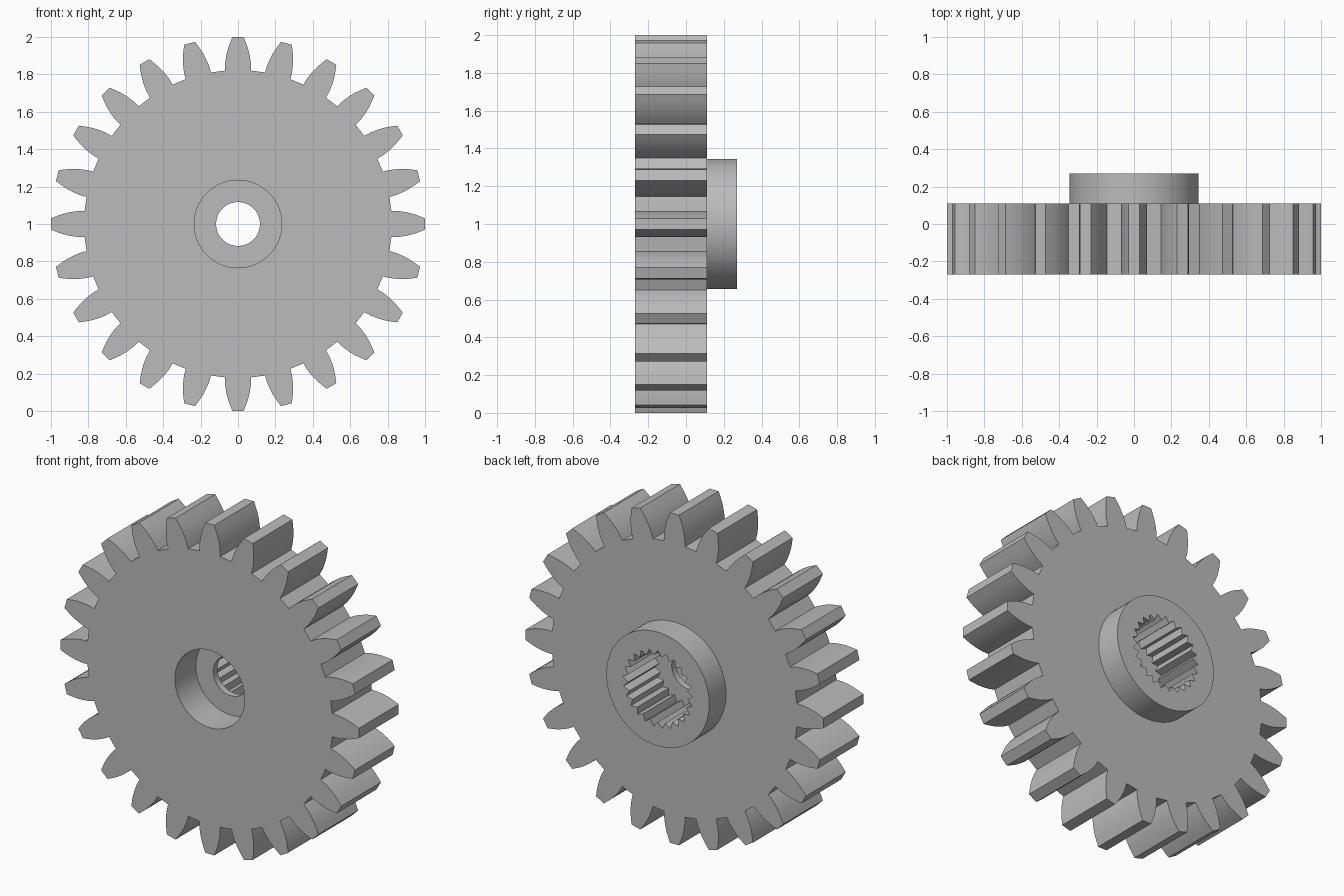
import bpy, bmesh
from math import cos, sin, radians, pi

cube = bpy.data.objects.get("Cube")
if cube:
    bpy.data.objects.remove(cube, do_unlink=True)

CENTRE_Z = 1.0
TEETH = 24
SPLINES = 25
BORE, RECESS, HUB = 0.117, 0.234, 0.345

# Depths from front to back
FRONT, WEB_FRONT, WEB_BACK, BACK, HUB_BACK = -0.27, -0.07, -0.03, 0.11, 0.27

# One tooth flank from root to tip: (half width, distance from centre)
FLANK = [(0.07, 0.82), (0.069, 0.86), (0.063, 0.9), (0.053, 0.94), (0.042, 0.97), (0.03, 1.0)]


def circle(radius, count=96):
    return [(radius * sin(2 * pi * i / count), radius * cos(2 * pi * i / count))
            for i in range(count)]


def gear_outline():
    tooth = [(-w, r) for w, r in FLANK] + [(w, r) for w, r in reversed(FLANK)]
    points = []
    for i in range(TEETH):
        a = 2 * pi * i / TEETH
        points += [(x * cos(a) + r * sin(a), r * cos(a) - x * sin(a)) for x, r in tooth]
    return points


def spline_outline(outer=0.234, inner=0.2):
    points = []
    for i in range(SPLINES * 2):
        a = pi * i / SPLINES
        r = inner if i % 2 else outer
        points.append((r * sin(a), r * cos(a)))
    return points


def add_loop(bm, points, y):
    verts = [bm.verts.new((x, y, z + CENTRE_Z)) for x, z in points]
    edges = [bm.edges.new((v, verts[(i + 1) % len(verts)])) for i, v in enumerate(verts)]
    return verts, edges


def add_wall(bm, a, b):
    n = len(a[0])
    for i in range(n):
        j = (i + 1) % n
        bm.faces.new((a[0][i], a[0][j], b[0][j], b[0][i]))


# Straight-walled sections, ordered round the outside and back through the bore
sections = [
    (gear_outline(), FRONT, BACK),            # toothed rim
    (circle(HUB), BACK, HUB_BACK),            # raised hub
    (spline_outline(), HUB_BACK, WEB_BACK),   # splined socket
    (circle(BORE), WEB_BACK, WEB_FRONT),      # screw hole
    (circle(RECESS), WEB_FRONT, FRONT),       # front recess
]

bm = bmesh.new()
loops = [(add_loop(bm, p, y0), add_loop(bm, p, y1)) for p, y0, y1 in sections]
for start, end in loops:
    add_wall(bm, start, end)

# Flat rings joining each section to the next
for i, (_, end) in enumerate(loops):
    following = loops[(i + 1) % len(loops)][0]
    bmesh.ops.triangle_fill(bm, use_beauty=True, edges=end[1] + following[1],
                            normal=(0, 1, 0))
bmesh.ops.recalc_face_normals(bm, faces=bm.faces[:])

mesh = bpy.data.meshes.new("splined_gear")
bm.to_mesh(mesh)
bm.free()

# Plain grey finish
grey = (0.5, 0.5, 0.5, 1.0)
mat = bpy.data.materials.new("plain_grey")
mat.use_nodes = True
mat.diffuse_color = grey
mat.node_tree.nodes["Principled BSDF"].inputs["Base Color"].default_value = grey
mesh.materials.append(mat)

gear = bpy.data.objects.new("splined_gear", mesh)
bpy.context.collection.objects.link(gear)
bpy.ops.object.select_all(action='DESELECT')
gear.select_set(True)
bpy.context.view_layer.objects.active = gear
bpy.ops.object.shade_smooth_by_angle(angle=radians(30))
